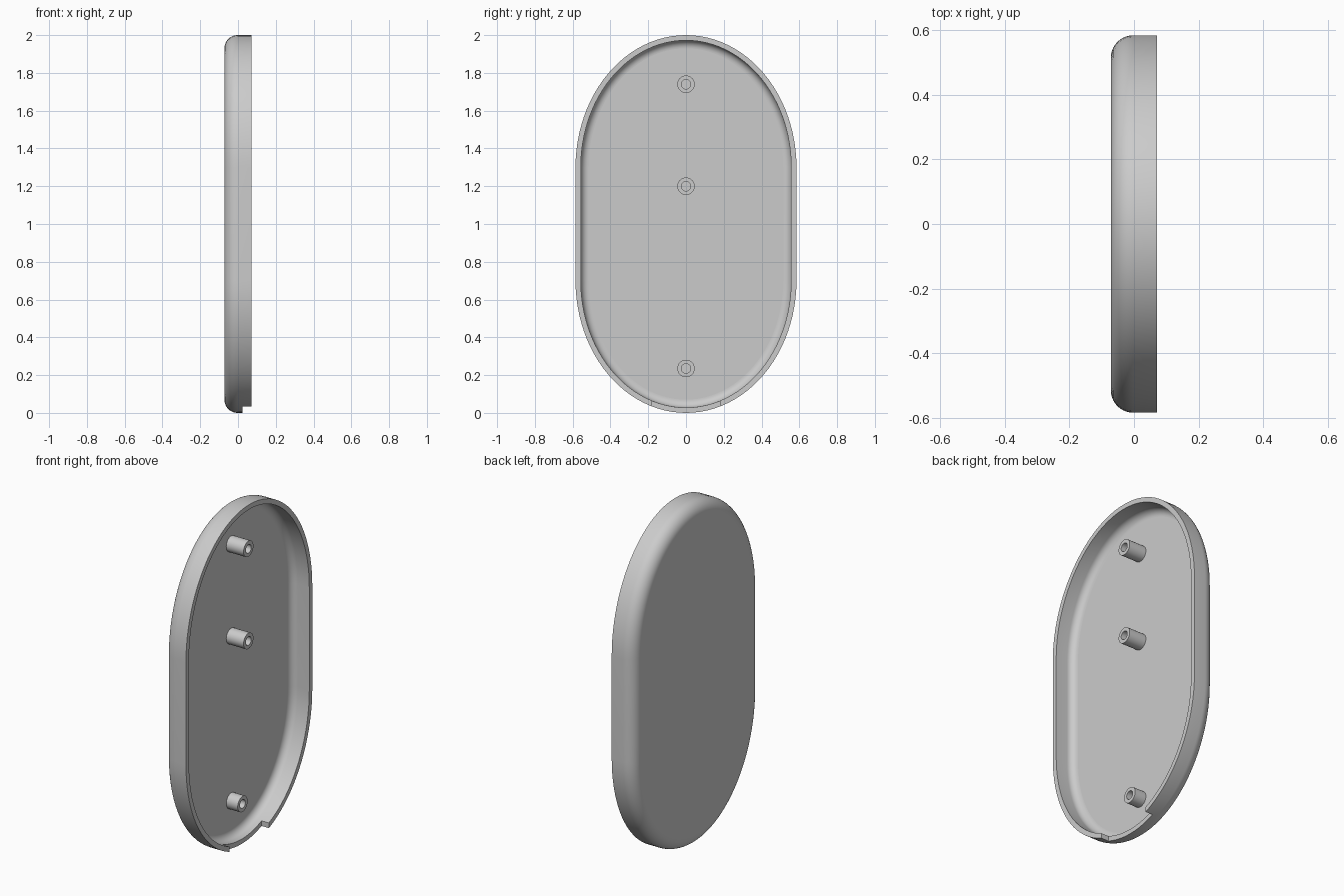
import bpy, bmesh, math

cube = bpy.data.objects.get("Cube")
if cube:
    bpy.data.objects.remove(cube, do_unlink=True)

HALF_W, CAP_H, STRAIGHT = 0.585, 0.70, 0.30   # oval outline
BACK, RIM = -0.072, 0.072                     # depth range along x
FILLET, WALL = 0.07, 0.028

grey = bpy.data.materials.new("light grey plastic")
grey.use_nodes = True
colour = (0.6, 0.6, 0.6, 1)
grey.diffuse_color = colour
grey.node_tree.nodes["Principled BSDF"].inputs["Base Color"].default_value = colour


def outline(inset, x, steps=48):
    """Oval ring: two half ellipses joined by straight sides, inset along its normals."""
    points = []
    for side in (1, -1):
        for i in range(steps + 1):
            t = math.pi * i / steps
            c, s = math.cos(t) * side, math.sin(t) * side
            ny, nz = c * CAP_H, s * HALF_W
            n = math.hypot(ny, nz)
            points.append((x, HALF_W * c - inset * ny / n,
                           1 + side * STRAIGHT + CAP_H * s - inset * nz / n))
    return points


def circle(radius, x, z, steps=32):
    return [(x, radius * math.cos(2 * math.pi * i / steps),
             z + radius * math.sin(2 * math.pi * i / steps)) for i in range(steps)]


def loft(name, rings):
    """Skin a list of rings and cap both ends."""
    bm = bmesh.new()
    rows = [[bm.verts.new(p) for p in ring] for ring in rings]
    for a, b in zip(rows, rows[1:]):
        for i in range(len(a)):
            j = (i + 1) % len(a)
            bm.faces.new((a[i], a[j], b[j], b[i]))
    bm.faces.new(rows[0][::-1])
    bm.faces.new(rows[-1])
    bmesh.ops.recalc_face_normals(bm, faces=bm.faces)
    mesh = bpy.data.meshes.new(name)
    bm.to_mesh(mesh)
    bm.free()
    mesh.materials.append(grey)
    obj = bpy.data.objects.new(name, mesh)
    bpy.context.collection.objects.link(obj)
    return obj


def activate(obj):
    bpy.ops.object.select_all(action='DESELECT')
    obj.select_set(True)
    bpy.context.view_layer.objects.active = obj


def finish(obj):
    """Smooth the curves, keep faces across the depth axis flat."""
    activate(obj)
    bpy.ops.object.shade_smooth_by_angle(angle=math.radians(35))
    for face in obj.data.polygons:
        if abs(face.normal.x) > 0.9995:
            face.use_smooth = False


# Tray shell: rounded outside, rim, rounded inside
def fillet(radius, angle):
    return FILLET - radius * math.sin(angle), BACK + FILLET - radius * math.cos(angle)


ARC = 10
angles = [math.pi / 2 * i / ARC for i in range(ARC + 1)]
profile = [fillet(FILLET, a) for a in angles]
profile += [(0, RIM), (WALL, RIM)]
profile += [fillet(FILLET - WALL, a) for a in reversed(angles)]
shell = loft("tray_shell", [outline(d, x) for d, x in profile])

# Notch in the bottom of the rim
bpy.ops.mesh.primitive_cube_add(size=1, location=(0.125, 0, 0.05))
cutter = bpy.context.object
cutter.name = "notch_cutter"
cutter.scale = (0.2, 0.365, 0.2)
cutter.hide_render = True
cutter.data.materials.append(grey)
activate(shell)
cut = shell.modifiers.new("notch", 'BOOLEAN')
cut.operation = 'DIFFERENCE'
cut.solver = 'EXACT'
cut.object = cutter
bpy.ops.object.modifier_apply(modifier=cut.name)
bpy.data.objects.remove(cutter, do_unlink=True)
finish(shell)

# Hollow screw posts on the floor of the tray
FLOOR = BACK + WALL
for name, z, top in (("upper_post", 1.74, 0.068),
                     ("middle_post", 1.2, 0.068),
                     ("lower_post", 0.235, 0.03)):
    finish(loft(name, [circle(0.046, FLOOR - 0.005, z), circle(0.046, top, z),
                       circle(0.025, top, z), circle(0.025, FLOOR + 0.002, z)]))
